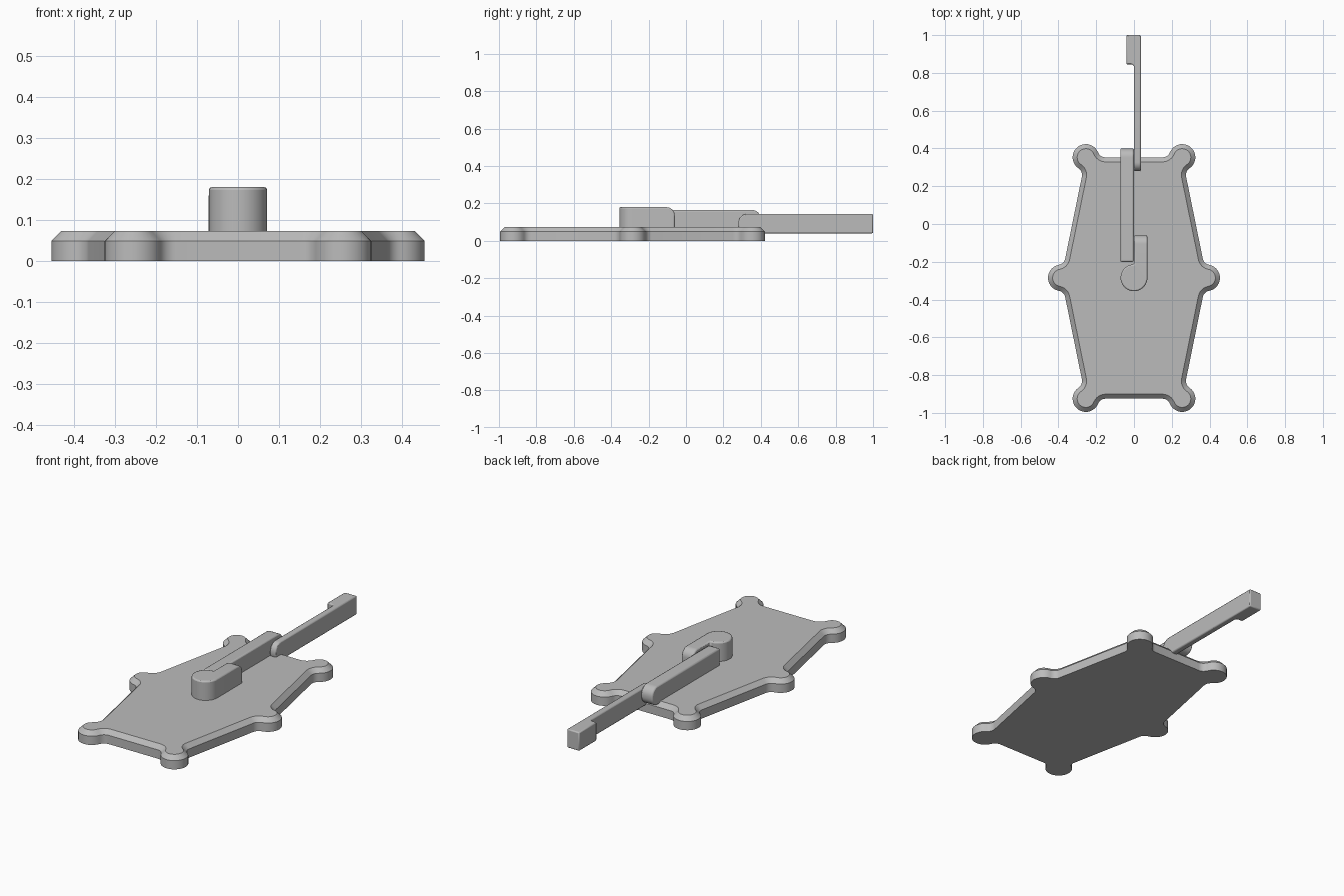
import bpy, bmesh
from math import radians, sqrt, pi, cos, sin, atan2
from mathutils import Vector

cube = bpy.data.objects.get("Cube")
if cube:
    bpy.data.objects.remove(cube)

grey = bpy.data.materials.new("plain grey")
grey.use_nodes = True
grey.diffuse_color = (0.5, 0.5, 0.5, 1)
grey.node_tree.nodes["Principled BSDF"].inputs["Base Color"].default_value = (0.5, 0.5, 0.5, 1)


def arc(centre, radius, start, end, steps):
    """Points along an arc, both ends included."""
    return [Vector((centre[0] + radius * cos(start + (end - start) * i / steps),
                    centre[1] + radius * sin(start + (end - start) * i / steps)))
            for i in range(steps + 1)]


def prism(name, outline, z0, z1, picked, width, segments, soften=0.0):
    """Extrude a plan outline upwards and bevel the edges the rule picks."""
    bm = bmesh.new()
    face = bm.faces.new([bm.verts.new((p[0], p[1], z0)) for p in outline])
    top = bmesh.ops.extrude_face_region(bm, geom=[face])["geom"]
    for v in top:
        if isinstance(v, bmesh.types.BMVert):
            v.co.z = z1
    bmesh.ops.recalc_face_normals(bm, faces=bm.faces)
    edges = [e for e in bm.edges if picked(e.verts[0].co, e.verts[1].co)]
    bmesh.ops.bevel(bm, geom=edges, offset=width, segments=segments, profile=0.5,
                    affect='EDGES', clamp_overlap=True)
    bmesh.ops.recalc_face_normals(bm, faces=bm.faces)
    mesh = bpy.data.meshes.new(name)
    bm.to_mesh(mesh)
    bm.free()
    mesh.materials.append(grey)
    obj = bpy.data.objects.new(name, mesh)
    bpy.context.collection.objects.link(obj)
    if soften:
        mod = obj.modifiers.new("soft edges", 'BEVEL')
        mod.width = soften
        mod.segments = 2
        mod.limit_method = 'ANGLE'
        mod.angle_limit = radians(40)
    bpy.ops.object.select_all(action='DESELECT')
    bpy.context.view_layer.objects.active = obj
    obj.select_set(True)
    bpy.ops.object.shade_smooth_by_angle(angle=radians(35))
    return obj


# Plate outline: six round lobes joined to straight sides by hollow fillets
lobes = [Vector(p) for p in ((0.255, 0.353), (-0.255, 0.353), (-0.385, -0.285),
                             (-0.255, -0.925), (0.255, -0.925), (0.385, -0.285))]
R, F = 0.07, 0.042
reach = sqrt((R + F) ** 2 - F ** 2)


def fillet(lobe, along, outward):
    """Hollow arc running from the lobe to the straight side."""
    centre = lobe + along * reach + outward * F
    a = lobe - centre
    start = atan2(a.y, a.x)
    end = atan2(-outward.y, -outward.x)
    turn = (end - start + pi) % (2 * pi) - pi
    return arc(centre, F, start, start + turn, 6)


plate = []
for i, here in enumerate(lobes):
    before, after = lobes[i - 1], lobes[(i + 1) % len(lobes)]
    d_in = (before - here).normalized()
    d_out = (after - here).normalized()
    n_in = Vector((-d_in.y, d_in.x))
    n_out = Vector((d_out.y, -d_out.x))
    arrive = fillet(here, d_in, n_in)[::-1]
    leave = fillet(here, d_out, n_out)
    a, b = arrive[-1] - here, leave[0] - here
    start = atan2(a.y, a.x)
    sweep = (atan2(b.y, b.x) - start) % (2 * pi)
    plate += arrive[:-1] + arc(here, R, start, start + sweep, 18) + leave[1:]

TOP = 0.073
prism("base_plate", plate, 0, TOP,
      lambda a, b: min(a.z, b.z) > TOP - 0.001, 0.024, 1)

# Pivot post with its short arm
post = arc((0, -0.285), 0.071, pi / 2, 2 * pi, 36)
post += [Vector((0.071, -0.06)), Vector((0, -0.06))]
prism("pivot_arm", post, 0.06, 0.18,
      lambda a, b: min(a.y, b.y) > -0.061 and min(a.z, b.z) > 0.179, 0.045, 8, 0.007)

# Middle link, rounded at its rear end
link = [(-0.072, -0.2), (-0.001, -0.2), (-0.001, 0.4), (-0.072, 0.4)]
prism("middle_link", link, 0.06, 0.165,
      lambda a, b: min(a.y, b.y) > 0.399 and abs(a.z - b.z) < 0.001, 0.048, 8, 0.007)

# Rear link with a thick gripping end
rear = [(0, 0.28), (0.036, 0.28), (0.036, 1.0), (-0.04, 1.0), (-0.04, 0.845)]
rear += arc((-0.015, 0.83), 0.015, pi / 2, 0, 4)
prism("rear_link", rear, 0.04, 0.144,
      lambda a, b: max(a.y, b.y) < 0.281 and abs(a.z - b.z) < 0.001, 0.048, 8, 0.006)
